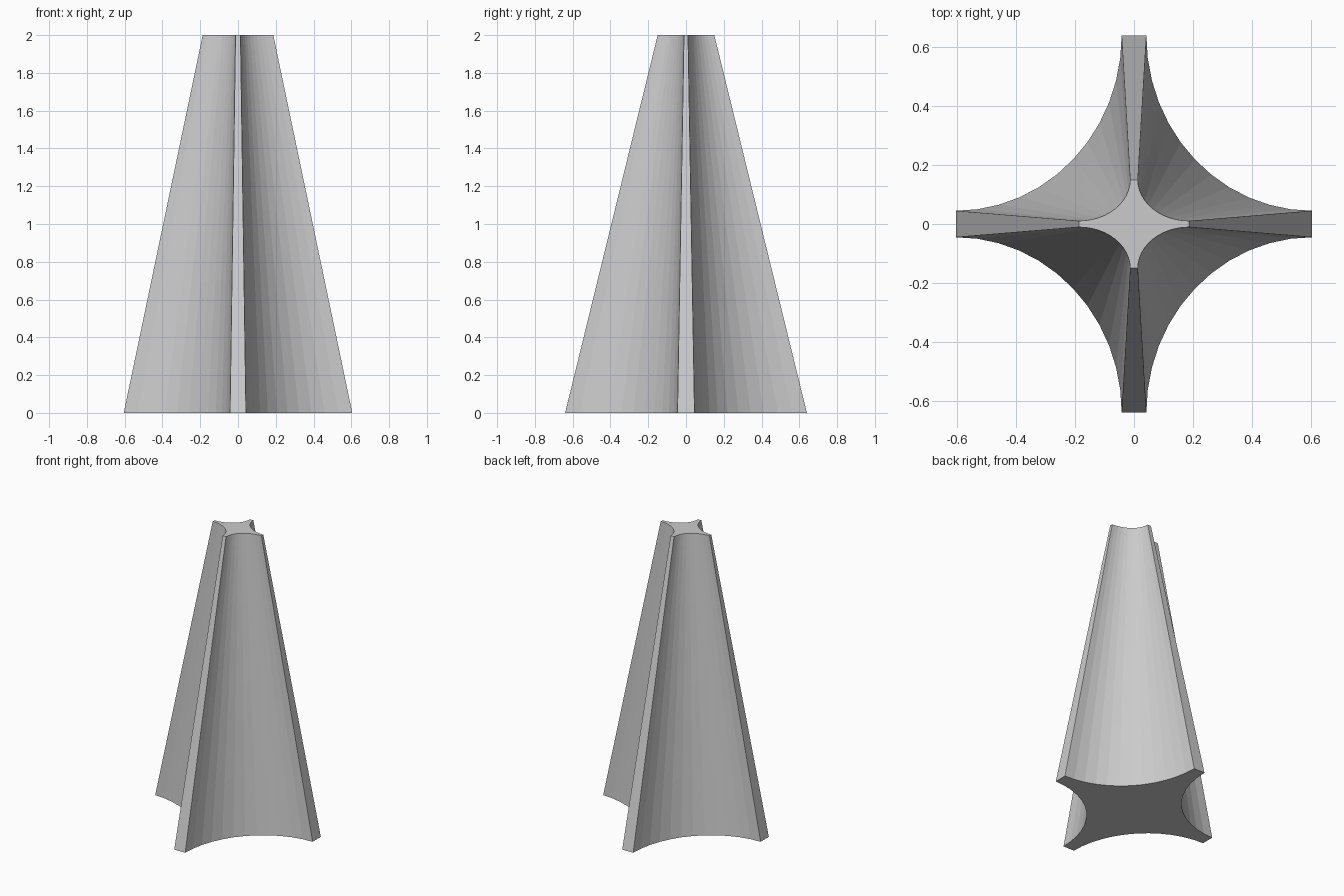
import bpy, bmesh, math

if "Cube" in bpy.data.objects:
    bpy.data.objects.remove(bpy.data.objects["Cube"])

HEIGHT, RINGS, ARC = 2.0, 26, 12       # rings along the height, segments per concave flute
AX, AY = 0.605, 0.64                   # arm reach at the base
TX, TY = 0.042, 0.045                  # half widths of the arm ends (y arms, x arms)
TOP_X, TOP_Y = 0.187 / AX, 0.15 / AY   # taper of the section at the top


def flute_section():
    """Four-armed section whose corners are scooped by quarter ellipses."""
    arc = []
    for i in range(ARC + 1):
        a = math.pi / 2 * i / ARC
        arc.append((AX - (AX - TX) * math.sin(a), AY - (AY - TY) * math.cos(a)))
    pts = []
    for sx, sy in ((1, 1), (-1, 1), (-1, -1), (1, -1)):
        quad = [(sx * x, sy * y) for x, y in arc]
        pts += quad if sx * sy > 0 else quad[::-1]
    return pts


# Tapered fluted column
bm = bmesh.new()
section = flute_section()
loops = []
for r in range(RINGS + 1):
    t = r / RINGS
    kx, ky = 1 + (TOP_X - 1) * t, 1 + (TOP_Y - 1) * t
    loops.append([bm.verts.new((x * kx, y * ky, HEIGHT * t)) for x, y in section])
n = len(section)
for lower, upper in zip(loops, loops[1:]):
    for i in range(n):
        j = (i + 1) % n
        bm.faces.new((lower[i], lower[j], upper[j], upper[i]))

# End caps
bm.faces.new(loops[0][::-1])
bm.faces.new(loops[-1])
bmesh.ops.recalc_face_normals(bm, faces=bm.faces)

mesh = bpy.data.meshes.new("fluted_column")
bm.to_mesh(mesh)
bm.free()
column = bpy.data.objects.new("fluted_column", mesh)
bpy.context.collection.objects.link(column)
